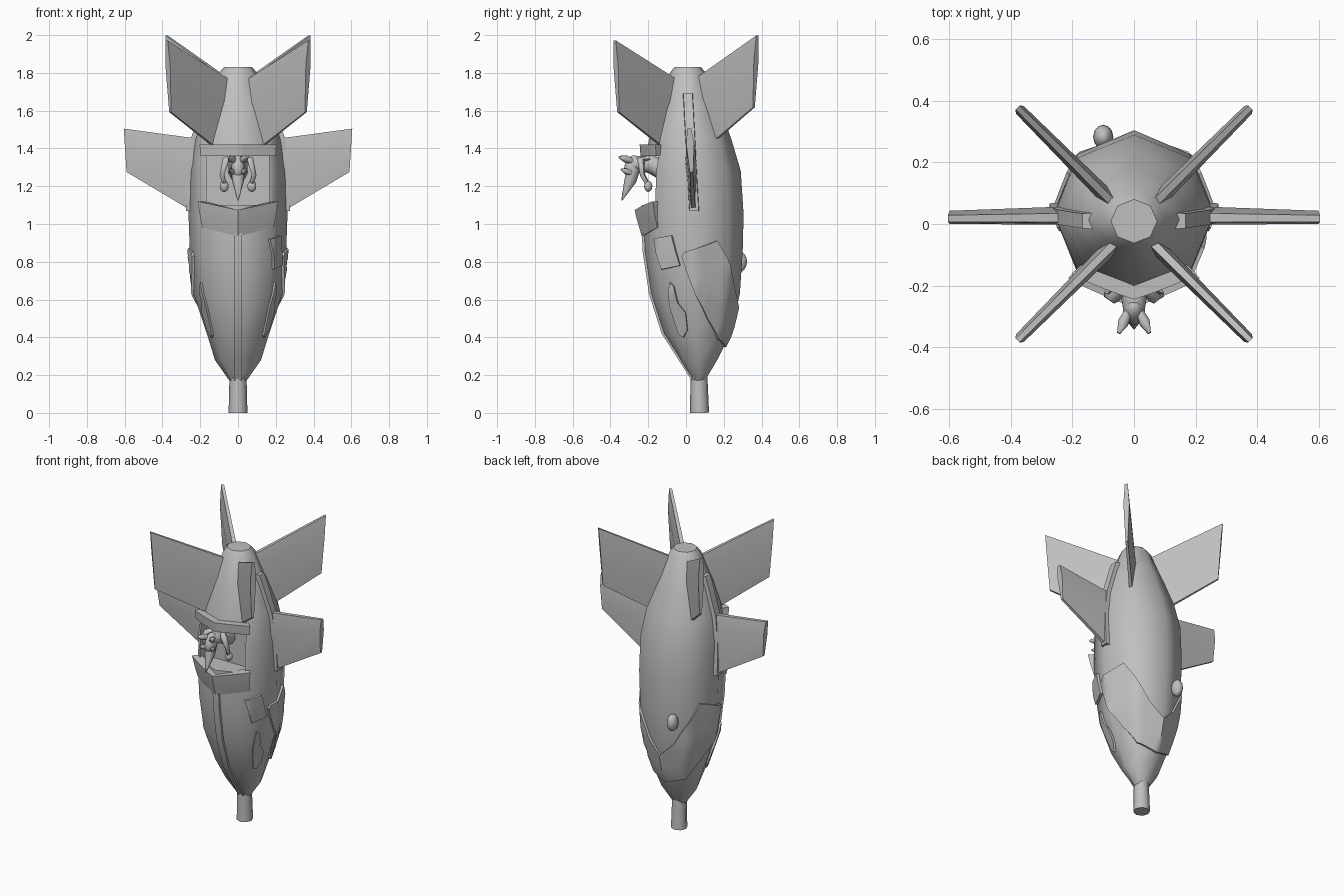
import bpy, bmesh, math
from mathutils import Vector

if "Cube" in bpy.data.objects:
    bpy.data.objects.remove(bpy.data.objects["Cube"])

grey = bpy.data.materials.new("plain grey")
grey.diffuse_color = (0.52, 0.52, 0.52, 1)
grey.use_nodes = True
grey.node_tree.nodes["Principled BSDF"].inputs["Base Color"].default_value = grey.diffuse_color

# hull stations: z, half width, front y, back y
RINGS = [(0.17, .045, .035, .10), (0.28, .122, -.035, .165), (0.42, .165, -.125, .235),
         (0.63, .235, -.192, .285), (0.85, .255, -.225, .30), (1.05, .262, -.235, .305),
         (1.28, .26, -.225, .29), (1.45, .235, -.195, .24), (1.62, .178, -.145, .178),
         (1.80, .10, -.085, .105), (1.83, .075, -.062, .08)]


def finish(obj, angle=50):
    if not obj.data.materials:
        obj.data.materials.append(grey)
    bpy.ops.object.select_all(action='DESELECT')
    obj.select_set(True)
    bpy.context.view_layer.objects.active = obj
    bpy.ops.object.shade_smooth_by_angle(angle=math.radians(angle))
    return obj


def to_object(name, bm, angle=50):
    bmesh.ops.recalc_face_normals(bm, faces=bm.faces[:])
    me = bpy.data.meshes.new(name)
    bm.to_mesh(me)
    bm.free()
    obj = bpy.data.objects.new(name, me)
    bpy.context.collection.objects.link(obj)
    return finish(obj, angle)


def loft(name, rings, angle=50):
    """Skin a list of closed rings and cap both ends."""
    bm = bmesh.new()
    loops = [[bm.verts.new(p) for p in r] for r in rings]
    n = len(loops[0])
    for a, b in zip(loops, loops[1:]):
        for i in range(n):
            bm.faces.new((a[i], a[(i + 1) % n], b[(i + 1) % n], b[i]))
    bm.faces.new(loops[0])
    bm.faces.new(loops[-1])
    return to_object(name, bm, angle)


def section(z):
    """Half width, centre y and half depth of the hull at height z."""
    z = min(max(z, RINGS[0][0]), RINGS[-1][0])
    for a, b in zip(RINGS, RINGS[1:]):
        if z <= b[0]:
            t = (z - a[0]) / (b[0] - a[0])
            _, w, f, k = (p + (q - p) * t for p, q in zip(a, b))
            return w, (f + k) / 2, (k - f) / 2


def on_hull(deg, z, off=0.0):
    w, cy, d = section(z)
    r = math.cos(math.radians(22.5)) / math.cos(math.radians(deg % 45 - 22.5))
    c, s = math.cos(math.radians(deg)), math.sin(math.radians(deg))
    return Vector((w * r * c + off * c, cy + d * r * s + off * s, z))


def side(y, z):
    """Hull angle on the +x side that lies at depth y."""
    return min(range(-90, 91), key=lambda a: abs(on_hull(a, z).y - y)), z


def plate(name, pairs, lo=0.012, hi=0.012, depth=0.03, cols=6, rows=4, mirror=False):
    """Raised panel between two edges given as (angle, z) pairs."""
    if mirror:
        pairs = [tuple((180 - a, z) for a, z in p) for p in pairs]
    bm = bmesh.new()
    grid = []
    for k in range((len(pairs) - 1) * cols + 1):
        i = min(k // cols, len(pairs) - 2)
        t = k / cols - i
        ends = [Vector(pairs[i][e]).lerp(Vector(pairs[i + 1][e]), t) for e in (0, 1)]
        line = []
        for j in range(rows + 1):
            a, z = ends[0].lerp(ends[1], j / rows)
            line.append(bm.verts.new(on_hull(a, z, lo + (hi - lo) * j / rows)))
        grid.append(line)
    for p, q in zip(grid, grid[1:]):
        for j in range(rows):
            bm.faces.new((p[j], q[j], q[j + 1], p[j + 1]))
    rim = [e for e in bm.edges if e.is_boundary]
    new = bmesh.ops.extrude_edge_only(bm, edges=rim)["geom"]
    for v in new:
        if isinstance(v, bmesh.types.BMVert):
            axis = Vector((0, section(v.co.z)[1], v.co.z))
            v.co += (axis - v.co).normalized() * depth
    return to_object(name, bm, 40)


def blade(name, deg, root_top, tip_top, tip_low, root_low, thick, y0=0, lean=0, tilt=0):
    """Fin with a thick mid chord; corners are (radius, z)."""
    rings = []
    for top, low, s in ((root_top, root_low, 1.2), (tip_top, tip_low, 0.85)):
        ring = []
        for t, k, sgn in ((0, .5, 1), (.35, 1, 1), (1, .4, 1), (1, .4, -1), (.35, 1, -1), (0, .5, -1)):
            r, z = Vector(top).lerp(Vector(low), t)
            h = sgn * k * s * thick / 2
            c, sn = math.cos(math.radians(deg)), math.sin(math.radians(deg))
            y = r * sn + h * c
            ring.append((r * c - h * sn, y + y0 + lean * (1.5 - z), z + tilt * y))
        rings.append(ring)
    return loft(name, rings, 25)


def ball(name, loc, size, rot=(0, 0, 0)):
    bpy.ops.mesh.primitive_uv_sphere_add(segments=12, ring_count=8, radius=1, location=loc, rotation=rot)
    obj = bpy.context.object
    obj.name, obj.scale = name, size
    return finish(obj, 60)


def limb(name, points, radii, n=8):
    """Tapered tube through points."""
    pts = [Vector(p) for p in points]
    rings = []
    for i, p in enumerate(pts):
        d = (pts[min(i + 1, len(pts) - 1)] - pts[max(i - 1, 0)]).normalized()
        u = d.orthogonal().normalized() if abs(d.x) > .9 else d.cross(Vector((1, 0, 0))).normalized()
        v = d.cross(u)
        rings.append([p + radii[i] * (u * math.cos(2 * math.pi * k / n) + v * math.sin(2 * math.pi * k / n))
                      for k in range(n)])
    return loft(name, rings, 60)


# hull with an open cockpit
hull = loft("hull", [[on_hull(a, r[0]) for a in range(0, 360, 45)] for r in RINGS])
bpy.ops.mesh.primitive_cube_add(size=1, location=(0, -0.24, 1.235))
cutter = bpy.context.object
cutter.scale = (0.33, 0.30, 0.27)
cutter.data.materials.append(grey)
cutter.hide_render = True
cut = hull.modifiers.new("cockpit opening", 'BOOLEAN')
cut.operation, cut.object, cut.solver = 'DIFFERENCE', cutter, 'EXACT'
bpy.context.view_layer.objects.active = hull
bpy.ops.object.modifier_apply(modifier=cut.name)
bpy.data.objects.remove(cutter)
finish(hull)

# nose pipe
limb("nose_pipe", [(0, .072, 0), (0, .068, .2)], [.05, .045])

# cockpit cowl and rear hoop
plate("cockpit_cowl", [((224, .98), (224, 1.12)), ((270, .935), (270, 1.075)), ((316, .98), (316, 1.12))],
      lo=.005, hi=.038, depth=.06, cols=8)
plate("cockpit_hoop", [((224, 1.36), (224, 1.42)), ((316, 1.36), (316, 1.42))],
      lo=.03, hi=.045, depth=.09, cols=16)

# front keel strip
keel = [(r[0], r[2]) for r in RINGS[:5]] + [(0.95, -.23)]
loft("keel_strip", [[(-.022, y + .03, z), (-.022, y - .004, z), (.022, y - .004, z), (.022, y + .03, z)]
                    for z, y in keel], 40)

# band wrapped round the back of the nose
half = [(side(-.02, .83), side(-.01, .85)), (side(.0, .76), side(.08, .88)), (side(.05, .62), side(.16, .91)),
        (side(.11, .50), side(.19, .86)), (side(.165, .39), side(.25, .64))]
other = [tuple((180 - a, z) for a, z in p) for p in reversed(half)]
plate("nose_band", half + [((90, .35), (90, .555))] + other, lo=.014, hi=.014)

# side panels
plate("side_hatch", [(side(-.12, .76), side(-.16, .92)), (side(-.03, .78), side(-.07, .94))], lo=.016, hi=.016)
lower = [(side(-.09, .62), side(-.08, .69)), (side(-.08, .56), side(-.06, .67)), (side(-.06, .5), side(-.04, .58)),
         (side(-.03, .41), side(0, .53)), (side(-.01, .40), side(.01, .44))]
for tag, m in (("right", False), ("left", True)):
    plate("vent_panel_" + tag, lower, mirror=m)

# rear knob
ball("rear_knob", (-.10, .283, .80), (.033, .04, .055))

# crossed tail fins
for i, a in enumerate((45, 135, 225, 315)):
    blade("tail_fin_%d" % (i + 1), a, (.085, 1.77), (.535, 1.985), (.508, 1.605), (.19, 1.42),
          .042, tilt=.035)

# side wings and their root fairings
for tag, a in (("right", 0), ("left", 180)):
    s = 1 if a == 0 else -1
    blade("wing_" + tag, a, (.2, 1.45), (.605, 1.505), (.59, 1.275), (.22, 1.055), .05, y0=.018, lean=.05)
    rings = []
    for z, x in ((1.07, .275), (1.28, .272), (1.45, .25), (1.6, .2), (1.69, .168)):
        y = .01 + .055 * (1.69 - z) / .62 * .6
        rings.append([(s * (x - .06), y - .028, z), (s * x, y - .024, z),
                      (s * x, y + .024, z), (s * (x - .06), y + .028, z)])
    loft("wing_fairing_" + tag, rings, 30)

# pilot creature leaning out of the cockpit
limb("pilot_body", [(0, -.10, 1.27), (0, -.19, 1.32), (0, -.28, 1.32)], [.05, .05, .035])
ball("pilot_head", (0, -.285, 1.305), (.036, .04, .062), (-.35, 0, 0))
limb("pilot_beak", [(0, -.275, 1.30), (0, -.295, 1.23), (0, -.34, 1.125)], [.036, .032, .003])
for tag, s in (("right", 1), ("left", -1)):
    limb("pilot_ear_" + tag, [(s * .015, -.28, 1.33), (s * .035, -.32, 1.345), (s * .05, -.355, 1.355)],
         [.014, .02, .006], 6)
    limb("pilot_cheek_" + tag, [(s * .02, -.29, 1.27), (s * .035, -.32, 1.28), (s * .045, -.345, 1.29)],
         [.014, .015, .004], 6)
    limb("pilot_arm_" + tag, [(s * .03, -.20, 1.35), (s * .065, -.24, 1.34), (s * .085, -.23, 1.26),
                              (s * .07, -.20, 1.205)], [.018, .02, .014, .012], 6)
    ball("pilot_hand_" + tag, (s * .073, -.20, 1.20), (.024, .022, .03))
